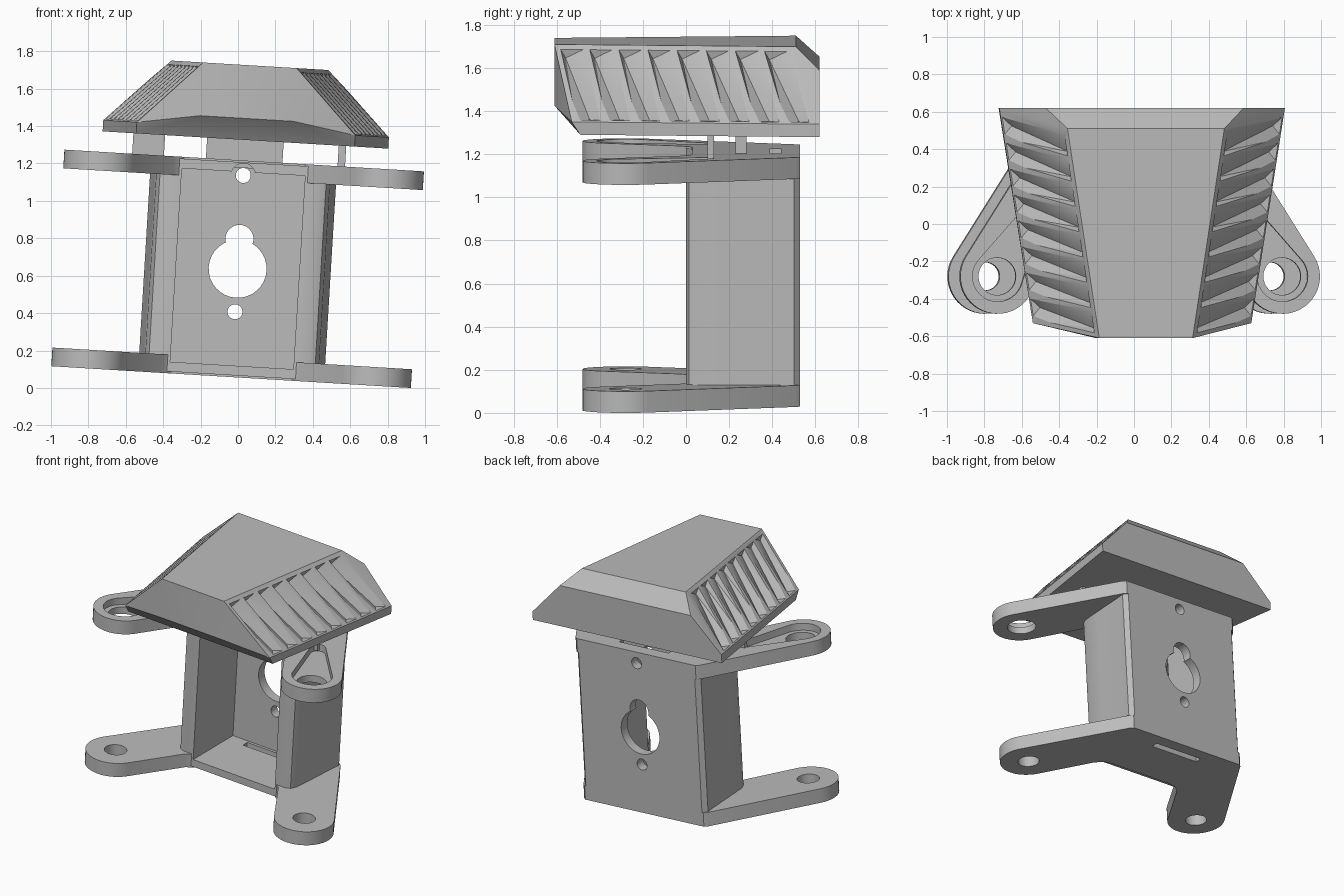
import bpy, bmesh, math
from mathutils import Matrix, Vector

cube = bpy.data.objects.get("Cube")
if cube:
    bpy.data.objects.remove(cube, do_unlink=True)

grey = bpy.data.materials.new("plain grey")
grey.use_nodes = True
colour = (0.5, 0.5, 0.5, 1)
grey.diffuse_color = colour
grey.node_tree.nodes["Principled BSDF"].inputs["Base Color"].default_value = colour

# The whole assembly leans slightly to one side
LEAN = Matrix.Translation((-0.037, 0, 0.058)) @ Matrix.Rotation(math.radians(3.46), 4, 'Y')


def add(name, bm):
    bmesh.ops.recalc_face_normals(bm, faces=bm.faces)
    me = bpy.data.meshes.new(name)
    bm.to_mesh(me)
    bm.free()
    me.materials.append(grey)
    ob = bpy.data.objects.new(name, me)
    bpy.context.collection.objects.link(ob)
    return ob


def prism(name, outline, low, high):
    """Extrude a plan outline upward."""
    bm = bmesh.new()
    face = bm.faces.new([bm.verts.new((x, y, low)) for x, y in outline])
    top = bmesh.ops.extrude_face_region(bm, geom=[face])["geom"]
    bmesh.ops.translate(bm, vec=(0, 0, high - low),
                        verts=[v for v in top if isinstance(v, bmesh.types.BMVert)])
    return add(name, bm)


def box(name, x0, x1, y0, y1, z0, z1):
    return prism(name, [(x0, y0), (x1, y0), (x1, y1), (x0, y1)], z0, z1)


def rod(name, centre, radius, length, axis='Z', sides=32):
    bm = bmesh.new()
    turn = Matrix.Rotation(math.pi / 2, 4, 'X') if axis == 'Y' else Matrix()
    bmesh.ops.create_cone(bm, cap_ends=True, segments=sides, radius1=radius, radius2=radius,
                          depth=length, matrix=Matrix.Translation(centre) @ turn)
    return add(name, bm)


def hull(name, points):
    """Wrap points in a convex solid."""
    bm = bmesh.new()
    for p in points:
        bm.verts.new(p)
    bmesh.ops.convex_hull(bm, input=bm.verts)
    loose = [v for v in bm.verts if not v.link_faces]
    bmesh.ops.delete(bm, geom=loose, context='VERTS')
    bmesh.ops.dissolve_limit(bm, angle_limit=0.01, verts=bm.verts, edges=bm.edges)
    return add(name, bm)


def combine(target, other, operation):
    mod = target.modifiers.new("combine", 'BOOLEAN')
    mod.operation, mod.object, mod.solver = operation, other, 'EXACT'
    bpy.context.view_layer.objects.active = target
    bpy.ops.object.modifier_apply(modifier=mod.name)
    bpy.data.objects.remove(other, do_unlink=True)


def mirrored(half):
    return half + [(-x, y) for x, y in reversed(half)]


def arc(cx, cy, r, start, end, steps):
    return [(cx + r * math.cos(math.radians(start + (end - start) * i / steps)),
             cy + r * math.sin(math.radians(start + (end - start) * i / steps)))
            for i in range(steps + 1)]


# Bracket: box shell with one armed plate below and one above
HEIGHT, BACK, ARM_X, ARM_Y, ARM_R = 1.16, 0.53, 0.763, -0.28, 0.2
wall = [(0.41, 0), (0.445, 0.015), (0.465, 0.06), (0.475, 0.2), (0.49, 0.44), (0.498, 0.5), (0.47, BACK)]
body = prism("mount_bracket", mirrored(wall), 0.01, HEIGHT - 0.01)
arm = [(0.25, 0.03), (0.32, 0.02), (0.375, -0.025)]
arm += arc(ARM_X, ARM_Y, ARM_R, -148.3, 31.7, 24) + [(0.503, 0.51), (0.48, BACK)]
for low in (0, HEIGHT - 0.1):
    combine(body, prism("plate", mirrored(arm), low, low + 0.1), 'UNION')

# Open front cavity, wall holes and narrow slots
combine(body, box("cavity", -0.33, 0.33, -0.3, 0.46, 0.062, 1.098), 'DIFFERENCE')
combine(body, rod("screw_relief", (0, 0.08, 1.08), 0.065, 0.76, 'Y'), 'DIFFERENCE')
for z, r in ((0.35, 0.04), (0.58, 0.155), (0.74, 0.075), (1.08, 0.04)):
    combine(body, rod("wall_hole", (0, 0.5, z), r, 0.3, 'Y'), 'DIFFERENCE')
for z in (0, HEIGHT):
    combine(body, box("slot", -0.2, 0.2, 0.39, 0.44, z - 0.08, z + 0.08), 'DIFFERENCE')

# Arm holes, and the tapered pockets in the upper arms
for s in (-1, 1):
    combine(body, rod("lower_hole", (s * ARM_X, ARM_Y, 0.05), 0.075, 0.3), 'DIFFERENCE')
    combine(body, rod("upper_hole", (s * ARM_X, ARM_Y, 1.1), 0.1, 0.3), 'DIFFERENCE')
    ends = arc(s * ARM_X, ARM_Y, 0.135, 0, 360, 32)[:-1] + arc(s * 0.56, 0.08, 0.05, 0, 360, 16)[:-1]
    combine(body, hull("pocket", [(x, y, z) for x, y in ends for z in (1.11, 1.3)]), 'DIFFERENCE')

# Roof block: flat top, sloping sides, overhanging nose and bevelled back
RIM, TOP = 1.33, 1.67
right = [(0.585, -0.49, 1.27), (0.765, 0.62, 1.27), (0.585, -0.53, RIM), (0.765, 0.62, RIM),
         (0.25, -0.61, 1.385), (0.25, -0.61, TOP), (0.42, 0.51, TOP), (0.53, 0.62, 1.565)]
roof = hull("roof", right + [(-x, y, z) for x, y, z in right])

# Sawtooth grooves down both sloping sides
low_a, low_b = Vector((0.585, -0.53, RIM + 0.008)), Vector((0.765, 0.62, RIM + 0.008))
high_a, high_b = Vector((0.262, -0.605, TOP - 0.012)), Vector((0.432, 0.515, TOP - 0.012))
out = Vector((0.988, -0.155, 0))
COUNT, DEPTH = 8, 0.05


def along(a, b, t):
    return a.lerp(b, 0.015 + t * 0.965 / COUNT)


for s in (-1, 1):
    for i in range(COUNT):
        pts = []
        for t in (i + 0.02, i + 0.98):
            pts.append(along(low_a, low_b, t) + out * 0.012)
            pts.append(along(high_a, high_b, t) + out * 0.012)
        pts.append(along(low_a, low_b, i + 0.42) - out * DEPTH)
        pts.append(along(high_a, high_b, i + 0.22) - Vector((0, 0, DEPTH)))
        combine(roof, hull("groove", [(s * p.x, p.y, p.z) for p in pts]), 'DIFFERENCE')

# Tabs that hold the roof above the bracket
tabs = [box("centre_tab", -0.205, 0.205, 0.23, 0.28, 1.12, 1.3),
        box("left_tab", 0.5, 0.54, 0.1, 0.13, 1.12, 1.3),
        box("right_tab", -0.6, -0.43, 0.1, 0.13, 1.12, 1.3)]

# Lean everything and keep hard edges crisp
for ob in [body, roof] + tabs:
    ob.data.transform(LEAN)
    bpy.ops.object.select_all(action='DESELECT')
    ob.select_set(True)
    bpy.context.view_layer.objects.active = ob
    bpy.ops.object.shade_smooth_by_angle(angle=math.radians(25))
